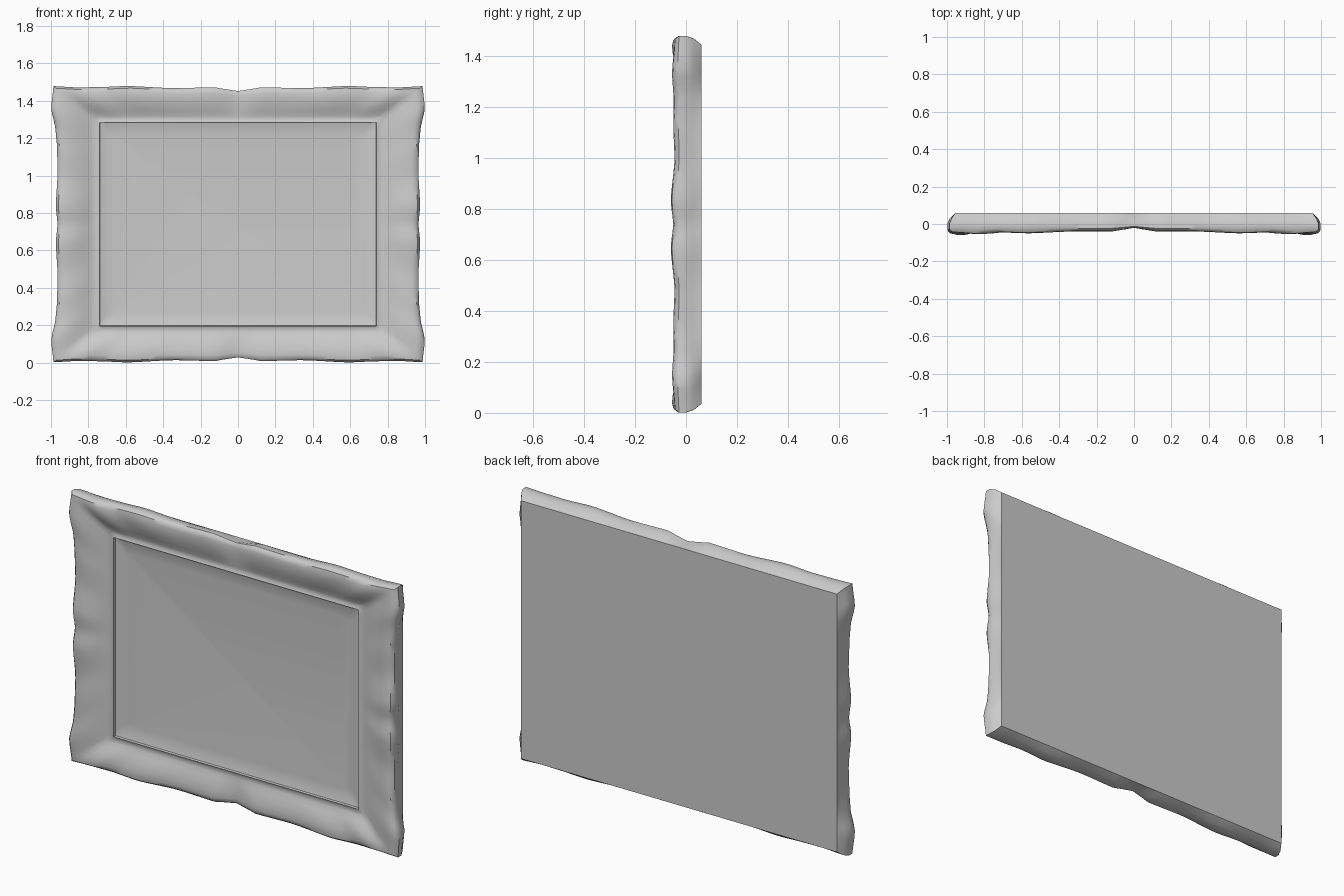
import bpy, bmesh

if "Cube" in bpy.data.objects:
    bpy.data.objects.remove(bpy.data.objects["Cube"])

HX, HZ = 1.0, 0.74          # half width and half height of the frame
N = 24                      # segments per half side

# Half-side outlines: (fraction along side, outward distance, crest depth)
TOP = [(0, .712, -.020), (.06, .720, -.030), (.12, .732, -.040), (.35, .727, -.040),
       (.60, .739, -.050), (.75, .733, -.045), (.87, .731, -.055), (1, .738, -.046)]
SIDE = [(0, .965, -.050), (.13, .974, -.060), (.36, .965, -.045), (.55, .967, -.050),
        (.68, .975, -.048), (.84, .999, -.055), (1, .987, -.046)]


def sample(table, t):
    """Smoothly interpolate the outline table at t."""
    for a, b in zip(table, table[1:]):
        if t <= b[0]:
            k = (t - a[0]) / (b[0] - a[0])
            k = .5 * k + .5 * k * k * (3 - 2 * k)
            return [a[i] + (b[i] - a[i]) * k for i in (1, 2)]
    return table[-1][1:]


# Perimeter stations: rectangle coordinates, wavy outer point and crest depth
stations = []
for side in range(4):
    for i in range(-N, N):
        u = i / N
        if side == 0:
            sx, sz = u, -1
        elif side == 1:
            sx, sz = 1, u
        elif side == 2:
            sx, sz = -u, 1
        else:
            sx, sz = -1, -u
        if side % 2 == 0:
            out, crest = sample(TOP, abs(u))
            p = (sx * .987, sz * out)
        else:
            out, crest = sample(SIDE, abs(u))
            p = (sx * out, sz * .738)
        stations.append((sx, sz, p, crest))

LIP = (.74, .545)


def rect_ring(hx, hz, y):
    return [(sx * hx, y, sz * hz + HZ) for sx, sz, p, c in stations]


def bar_ring(f, depth):
    """Ring between the wavy edge (f=0) and the inner lip (f=1)."""
    ring = []
    for sx, sz, p, c in stations:
        x = p[0] + (sx * LIP[0] - p[0]) * f
        z = p[1] + (sz * LIP[1] - p[1]) * f
        ring.append((x, depth(c), z + HZ))
    return ring


def blend(w, base):
    return lambda c: base + (c - base) * w


rings = [
    rect_ring(.955, .705, .06),           # flat back edge
    bar_ring(.05, blend(0, .030)),
    bar_ring(0, blend(0, .000)),
    bar_ring(0, blend(.6, .000)),         # wavy rim
    bar_ring(.06, blend(.92, .000)),
    bar_ring(.16, blend(1, .000)),        # crest of the moulding
    bar_ring(.32, blend(.95, -.010)),
    bar_ring(.50, blend(.75, -.010)),
    bar_ring(.68, blend(.40, -.010)),
    bar_ring(.82, blend(.10, -.010)),
    bar_ring(.92, blend(0, -.010)),
    bar_ring(1.0, blend(0, -.017)),       # raised inner lip
    rect_ring(.738, .543, -.004),         # step down
    rect_ring(.71, .51, .004),
    rect_ring(.67, .47, .008),            # panel edge
]

# Skin the rings and cap the back and the panel
bm = bmesh.new()
loops = [[bm.verts.new(co) for co in ring] for ring in rings]
count = len(stations)
for a, b in zip(loops, loops[1:]):
    for i in range(count):
        j = (i + 1) % count
        bm.faces.new((a[i], a[j], b[j], b[i]))
bm.faces.new(loops[0])
bm.faces.new(loops[-1])
bmesh.ops.recalc_face_normals(bm, faces=bm.faces)

mesh = bpy.data.meshes.new("picture_frame")
bm.to_mesh(mesh)
bm.free()
frame = bpy.data.objects.new("picture_frame", mesh)
bpy.context.collection.objects.link(frame)
bpy.context.view_layer.objects.active = frame
frame.select_set(True)
bpy.ops.object.shade_smooth_by_angle(angle=.7)
